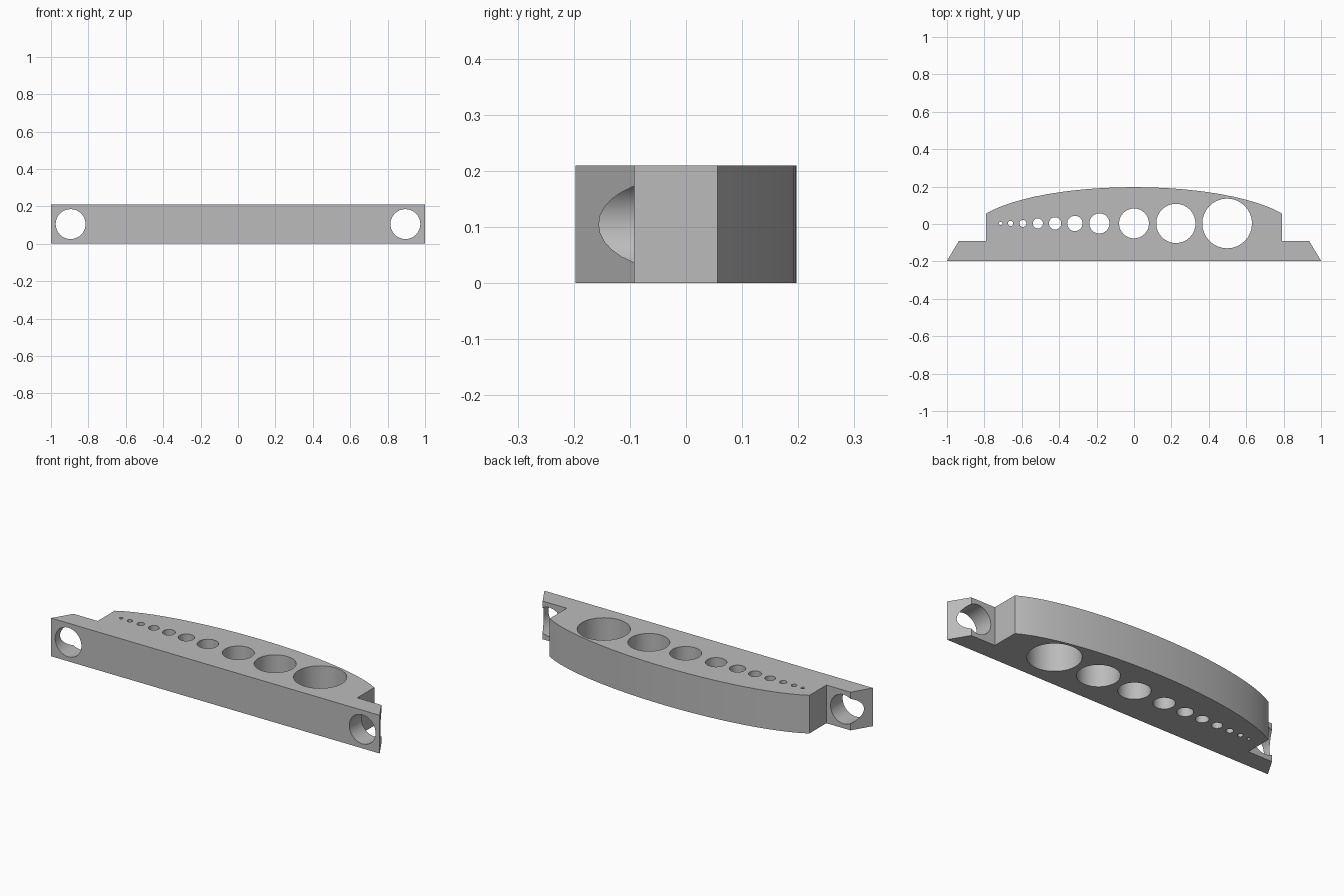
import bpy, bmesh, math
from mathutils import Matrix

cube = bpy.data.objects.get("Cube")
if cube:
    bpy.data.objects.remove(cube, do_unlink=True)

HEIGHT = 0.21
FRONT, SHELF, SHOULDER, CREST = -0.197, -0.092, 0.056, 0.197

grey = bpy.data.materials.new("light grey")
grey.use_nodes = True
colour = (0.5, 0.5, 0.5, 1)
grey.diffuse_color = colour
grey.node_tree.nodes["Principled BSDF"].inputs["Base Color"].default_value = colour


def add_object(name, bm):
    mesh = bpy.data.meshes.new(name)
    bmesh.ops.recalc_face_normals(bm, faces=bm.faces)
    bm.to_mesh(mesh)
    bm.free()
    obj = bpy.data.objects.new(name, mesh)
    bpy.context.collection.objects.link(obj)
    mesh.materials.append(grey)
    return obj


# Body outline: flat front, bevelled tabs, bowed elliptical back
outline = [(-0.79, SHELF), (-0.937, SHELF), (-1, FRONT),
           (1, FRONT), (0.937, SHELF), (0.79, SHELF)]
centre = -0.05
rise = CREST - centre
start = math.asin((SHOULDER - centre) / rise)
half_width = 0.79 / math.cos(start)
steps = 24
for i in range(steps + 1):
    a = start + (math.pi - 2 * start) * i / steps
    outline.append((half_width * math.cos(a), centre + rise * math.sin(a)))

bm = bmesh.new()
face = bm.faces.new([bm.verts.new((x, y, 0)) for x, y in outline])
top = bmesh.ops.extrude_face_region(bm, geom=[face])["geom"]
bmesh.ops.translate(bm, vec=(0, 0, HEIGHT),
                    verts=[v for v in top if isinstance(v, bmesh.types.BMVert)])
body = add_object("drilled_body", bm)

# Drill cutters: a graded row of vertical holes and one mounting hole per tab
bm = bmesh.new()


def drill(matrix, radius, segments):
    bmesh.ops.create_cone(bm, cap_ends=True, segments=segments, radius1=radius,
                          radius2=radius, depth=1, matrix=matrix)


row = [(0.498, 0.133), (0.224, 0.105), (0, 0.08), (-0.185, 0.054),
       (-0.316, 0.041), (-0.422, 0.033), (-0.514, 0.027),
       (-0.594, 0.019), (-0.66, 0.014), (-0.713, 0.009)]
for x, radius in row:
    drill(Matrix.Translation((x, 0.003, HEIGHT / 2)), radius, 32)
for side in (-1, 1):
    drill(Matrix.Translation((side * 0.895, 0, HEIGHT / 2))
          @ Matrix.Rotation(math.pi / 2, 4, "X")
          @ Matrix.Rotation(math.pi / 2, 4, "Z"), 0.08, 32)
cutter = add_object("drill_cutter", bm)
cutter.hide_render = True
cutter.hide_set(True)

cut = body.modifiers.new("holes", "BOOLEAN")
cut.operation = "DIFFERENCE"
cut.solver = "EXACT"
cut.object = cutter

# Apply the holes, then smooth the curved walls
bpy.context.view_layer.objects.active = body
body.select_set(True)
bpy.ops.object.modifier_apply(modifier=cut.name)
bpy.data.objects.remove(cutter, do_unlink=True)
bpy.ops.object.shade_smooth_by_angle(angle=math.radians(25))
